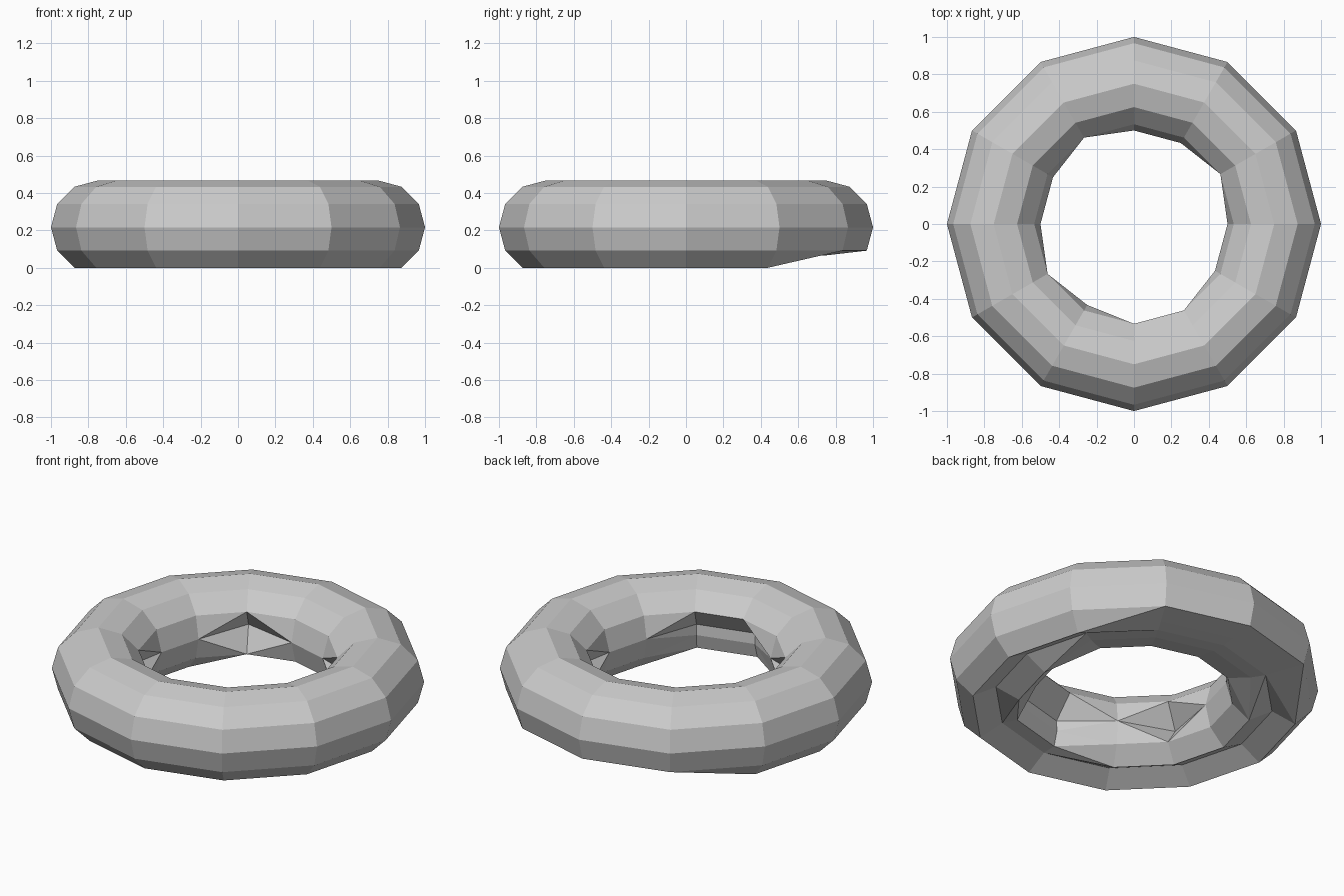
import bpy, bmesh
from math import sin, cos, radians

if "Cube" in bpy.data.objects:
    bpy.data.objects.remove(bpy.data.objects["Cube"])

R, r, CZ = 0.75, 0.25, 0.2165   # ring radius, tube radius, tube centre height
N = 12

# How far each tube vertex sits from the tube centre (1 = round torus)
scale = [[1.0] * N for _ in range(N)]


def dent(tube_deg, ring_degs, factor):
    for a in ring_degs:
        scale[(a // 30) % N][(tube_deg // 30) % N] = factor


# Underside is pushed up, notches in the hole wall, raised back edge
dent(270, range(0, 360, 30), 0.6)
dent(180, (30, 120, 210, 270, 300), 0.42)
dent(210, (270, 300), 0.5)
dent(240, (30, 60, 90, 120, 270, 300), 0.68)
dent(300, (60, 90, 120), 0.65)

bm = bmesh.new()
grid = []
for i in range(N):
    a = radians(30 * i)
    row = []
    for j in range(N):
        t = radians(30 * j)
        rad = R + r * scale[i][j] * cos(t)
        row.append(bm.verts.new((rad * cos(a), rad * sin(a), CZ + r * scale[i][j] * sin(t))))
    grid.append(row)

# Skin: plain quads, split along the outer diagonal beside dents
for i in range(N):
    for j in range(N):
        ids = [(i, j), ((i + 1) % N, j), ((i + 1) % N, (j + 1) % N), (i, (j + 1) % N)]
        v = [grid[p][q] for p, q in ids]
        s = [scale[p][q] for p, q in ids]
        if min(s) == 1:
            bm.faces.new(v)
        elif s[0] + s[2] >= s[1] + s[3]:
            bm.faces.new((v[0], v[1], v[2]))
            bm.faces.new((v[0], v[2], v[3]))
        else:
            bm.faces.new((v[0], v[1], v[3]))
            bm.faces.new((v[1], v[2], v[3]))

bmesh.ops.recalc_face_normals(bm, faces=bm.faces)
mesh = bpy.data.meshes.new("ring")
bm.to_mesh(mesh)
bm.free()
bpy.context.collection.objects.link(bpy.data.objects.new("ring", mesh))
